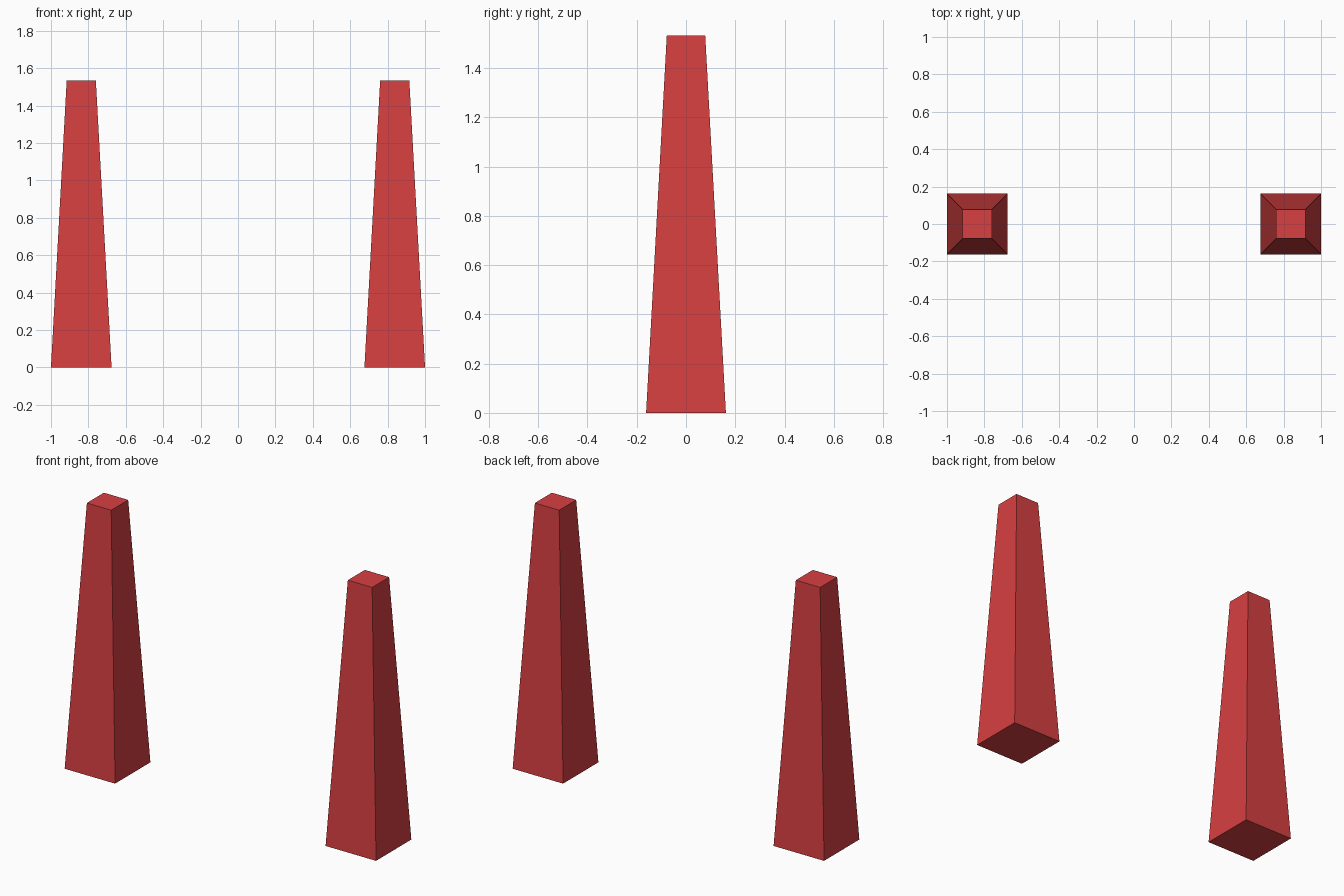
import bpy, bmesh

if "Cube" in bpy.data.objects:
    bpy.data.objects.remove(bpy.data.objects["Cube"])

HEIGHT = 1.533
BASE_HALF = 0.162
TOP_HALF = 0.078
CENTRE_X = 1.0 - BASE_HALF

red = bpy.data.materials.new("red")
red.diffuse_color = (0.68, 0.05, 0.053, 1.0)
red.use_nodes = True
red.node_tree.nodes["Principled BSDF"].inputs["Base Color"].default_value = red.diffuse_color


def tapered_pillar(name, x):
    """Square pillar standing on z = 0, narrowing towards a flat top."""
    bm = bmesh.new()
    bmesh.ops.create_cube(bm, size=2.0)
    for v in bm.verts:
        is_top = v.co.z > 0
        half = TOP_HALF if is_top else BASE_HALF
        v.co = (v.co.x * half, v.co.y * half, HEIGHT if is_top else 0.0)
    mesh = bpy.data.meshes.new(name)
    bm.to_mesh(mesh)
    bm.free()
    mesh.materials.append(red)
    obj = bpy.data.objects.new(name, mesh)
    obj.location.x = x
    bpy.context.collection.objects.link(obj)
    return obj


# Matching pillars on either side
for side, sign in (("left", -1), ("right", 1)):
    tapered_pillar(f"{side}_pillar", sign * CENTRE_X)
